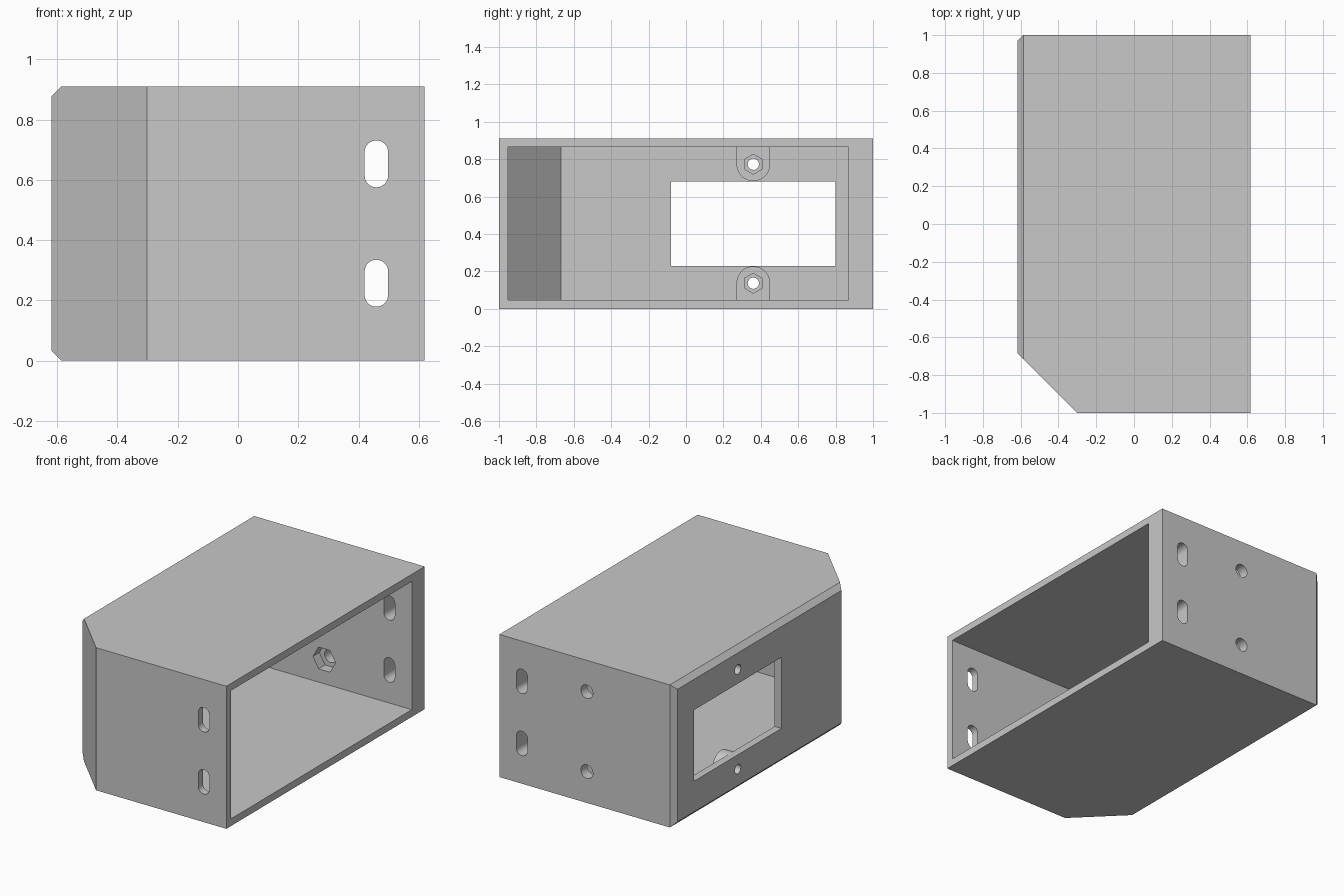
import bpy, bmesh
from math import sin, cos, pi
from mathutils import Vector

cube = bpy.data.objects.get("Cube")
if cube:
    bpy.data.objects.remove(cube, do_unlink=True)

H = 0.91      # height
X = 0.618     # half width
C = 0.032     # small edge chamfer
IN = -0.57    # inside of the side wall
BACK = 0.87   # inside of the back wall

grey = bpy.data.materials.new("plain grey")
grey.use_nodes = True
grey.diffuse_color = (0.58, 0.58, 0.58, 1)
grey.node_tree.nodes["Principled BSDF"].inputs["Base Color"].default_value = (0.58, 0.58, 0.58, 1)


def prism(name, pts, axis, lo, hi):
    """Extrude a 2D outline along one axis."""
    bm = bmesh.new()
    rings = []
    for d in (lo, hi):
        ring = []
        for p in pts:
            co = list(p)
            co.insert("xyz".index(axis), d)
            ring.append(bm.verts.new(co))
        rings.append(ring)
        bm.faces.new(ring)
    for i in range(len(pts)):
        j = (i + 1) % len(pts)
        bm.faces.new((rings[0][i], rings[0][j], rings[1][j], rings[1][i]))
    bmesh.ops.recalc_face_normals(bm, faces=bm.faces)
    mesh = bpy.data.meshes.new(name)
    bm.to_mesh(mesh)
    bm.free()
    mesh.materials.append(grey)
    obj = bpy.data.objects.new(name, mesh)
    bpy.context.collection.objects.link(obj)
    return obj


def arc(cx, cy, r, a0, a1, n):
    return [(cx + r * cos(a0 + (a1 - a0) * i / n), cy + r * sin(a0 + (a1 - a0) * i / n))
            for i in range(n + 1)]


def disc(cx, cy, r, n=32, turn=0):
    return arc(cx, cy, r, turn, turn + 2 * pi, n)[:-1]


def rect(a0, a1, b0, b1):
    return [(a0, b0), (a1, b0), (a1, b1), (a0, b1)]


def combine(target, tool, operation="DIFFERENCE"):
    mod = target.modifiers.new("combine", "BOOLEAN")
    mod.operation = operation
    mod.solver = "EXACT"
    mod.object = tool
    bpy.context.view_layer.objects.active = target
    bpy.ops.object.modifier_apply(modifier=mod.name)
    bpy.data.objects.remove(tool, do_unlink=True)


# Outer block with a large front corner cut and a small back corner chamfer
body = prism("enclosure_shell", [(-0.302, -1), (X, -1), (X, 1), (-X + C, 1),
                                 (-X, 1 - C), (-X, -0.684)], "z", 0, H)

# Chamfers along the upper and lower edges of the side wall
bm = bmesh.new()
bm.from_mesh(body.data)
for z, s in ((0, -1), (H, 1)):
    bmesh.ops.bisect_plane(bm, geom=bm.verts[:] + bm.edges[:] + bm.faces[:],
                           plane_co=Vector((-X + C, 0, z)), plane_no=Vector((-1, 0, s)),
                           clear_outer=True)
    bmesh.ops.holes_fill(bm, edges=[e for e in bm.edges if e.is_boundary], sides=0)
bmesh.ops.recalc_face_normals(bm, faces=bm.faces)
bm.to_mesh(body.data)
bm.free()

# Hollow interior, open on the side
combine(body, prism("cavity", [(-0.285, -0.953), (X + 0.1, -0.953), (X + 0.1, BACK),
                               (IN, BACK), (IN, -0.668)], "z", 0.046, H - 0.046))

# Rounded screw bosses on the inside of the window wall
BY, BZ, BR = 0.36, 0.137, 0.09
lower = [(BY - BR, 0.02)] + arc(BY, BZ, BR, pi, 0, 24) + [(BY + BR, 0.02)]
for outline in (lower, [(y, H - z) for y, z in lower]):
    combine(body, prism("boss", outline, "x", IN - 0.02, -0.5), "UNION")

# Window
combine(body, prism("window", rect(-0.08, 0.80, 0.228, H - 0.228), "x", -1, -0.4))

for flip in (False, True):
    def at(z):
        return H - z if flip else z

    # Screw holes and nut pockets beside the window
    combine(body, prism("hole", disc(BY, at(BZ), 0.03), "x", -1, -0.4))
    combine(body, prism("nut", disc(BY, at(BZ), 0.053, 6, pi / 2), "x", -0.555, -0.4))

    # Screw holes and nut pockets in the back wall
    combine(body, prism("hole", disc(0, at(0.2), 0.043), "y", 0.7, 1.1))
    combine(body, prism("nut", disc(0, at(0.2), 0.08, 6), "y", 0.7, BACK + 0.065))

    # Mounting slots through the front and back walls
    zc = at(0.257)
    slot = arc(0.459, zc + 0.039, 0.039, 0, pi, 16) + arc(0.459, zc - 0.039, 0.039, pi, 2 * pi, 16)
    combine(body, prism("slot", slot, "y", -1.1, 1.1))

bpy.ops.object.select_all(action="DESELECT")
body.select_set(True)
bpy.context.view_layer.objects.active = body
bpy.ops.object.shade_smooth_by_angle(angle=pi / 6)
